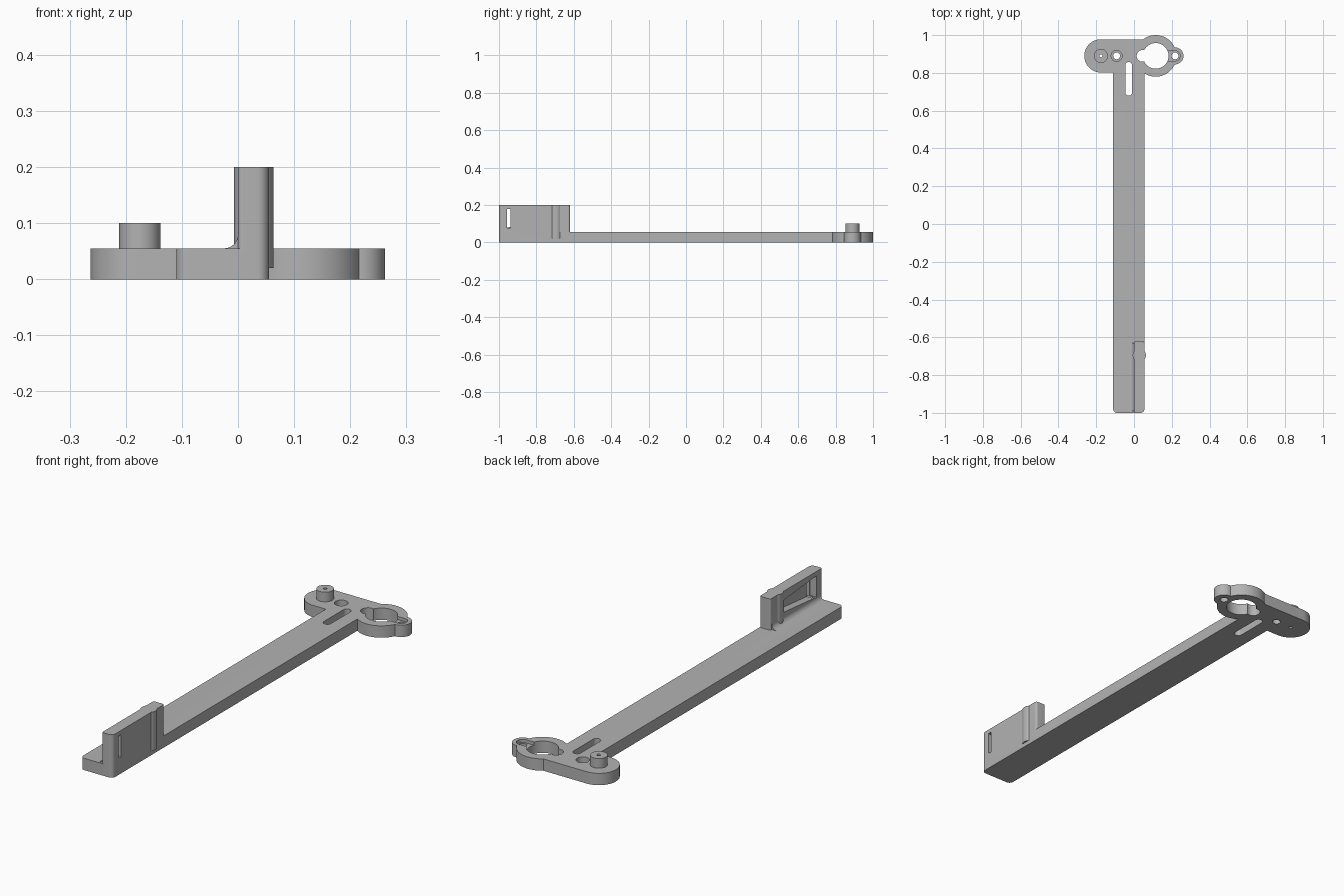
import bpy, bmesh, math
from mathutils import Matrix, Vector

cube = bpy.data.objects.get("Cube")
if cube:
    bpy.data.objects.remove(cube, do_unlink=True)

grey = bpy.data.materials.new("plain grey")
grey.use_nodes = True
GREY = (0.45, 0.45, 0.45, 1)
grey.diffuse_color = GREY
grey.node_tree.nodes["Principled BSDF"].inputs["Base Color"].default_value = GREY

THICK = 0.055     # plate thickness
HEAD_Y = 0.89     # centre line of the head
TOP = 0.2         # top of the upright wall
STANDARD = Matrix.Identity(4)
# Profiles drawn in (y, z) and extruded along x
ALONG_X = Matrix(((0, 0, 1, 0), (1, 0, 0, 0), (0, 1, 0, 0), (0, 0, 0, 1)))


def prism(name, outline, low, high, frame=STANDARD):
    """Extrude a flat outline between two heights."""
    bm = bmesh.new()
    face = bm.faces.new([bm.verts.new((a, b, low)) for a, b in outline])
    extruded = bmesh.ops.extrude_face_region(bm, geom=[face])["geom"]
    moved = [v for v in extruded if isinstance(v, bmesh.types.BMVert)]
    bmesh.ops.translate(bm, verts=moved, vec=(0, 0, high - low))
    bm.transform(frame)
    bmesh.ops.recalc_face_normals(bm, faces=bm.faces)
    mesh = bpy.data.meshes.new(name)
    bm.to_mesh(mesh)
    bm.free()
    mesh.materials.append(grey)
    obj = bpy.data.objects.new(name, mesh)
    bpy.context.collection.objects.link(obj)
    return obj


def arc(x, y, r, start, end, steps):
    angles = [math.radians(start + (end - start) * i / steps) for i in range(steps + 1)]
    return [(x + r * math.cos(a), y + r * math.sin(a)) for a in angles]


def circle(x, y, r, steps=48):
    return arc(x, y, r, 0, 360, steps)[:-1]


def rounded(x0, x1, y0, y1, radii):
    """Rectangle with corner radii: front left, front right, back right, back left."""
    corners = zip((x0, x1, x1, x0), (y0, y0, y1, y1), (1, -1, -1, 1), (1, 1, -1, -1),
                  (180, 270, 0, 90), radii)
    points = []
    for x, y, sx, sy, start, r in corners:
        points += arc(x + sx * r, y + sy * r, r, start, start + 90, 8) if r else [(x, y)]
    return points


def combine(body, tool, operation):
    mod = body.modifiers.new(operation, "BOOLEAN")
    mod.operation = operation
    mod.solver = "EXACT"
    mod.object = tool
    bpy.context.view_layer.objects.active = body
    bpy.ops.object.modifier_apply(modifier=mod.name)
    bpy.data.objects.remove(tool, do_unlink=True)


# Long flat arm
body = prism("bracket_arm", rounded(-0.11, 0.055, -1, 0.85, (0.02, 0.02, 0, 0)), 0, THICK)

# Head plate: wide rounded lobe, ring and small ear
wide_lobe = arc(-0.175, HEAD_Y, 0.088, 90, 270, 32) + [(0.12, 0.802), (0.12, 0.978)]
# Upright wall with a fillet along its foot and a bulge near its back end
fillet = [(0.02, 0.03), (-0.025, 0.03), (-0.025, THICK)]
fillet += arc(-0.025, 0.08, 0.025, 270, 360, 8)[1:] + [(0.02, 0.08)]
ALONG_Y = Matrix(((1, 0, 0, 0), (0, 0, 1, 0), (0, 1, 0, 0), (0, 0, 0, 1)))
additions = [
    prism("head_lobe", wide_lobe, 0, THICK),
    prism("head_ring", circle(0.115, HEAD_Y, 0.11, 64), 0, THICK),
    prism("head_ear", circle(0.217, HEAD_Y, 0.045), 0, THICK),
    prism("wall", rounded(0, 0.055, -1, -0.62, (0.008, 0.02, 0.01, 0.01)), 0.0, TOP),
    prism("wall_bulge", circle(0.028, -0.695, 0.035), 0.02, TOP),
    prism("wall_fillet", fillet, -0.99, -0.63, ALONG_Y),
    prism("peg", circle(-0.175, HEAD_Y, 0.037), 0.03, 0.1),
]
for part in additions:
    combine(body, part, "UNION")

# Holes in the head, long slot, and the tapered pocket and keyhole in the wall
slot = arc(-0.028, 0.84, 0.018, 0, 180, 12) + arc(-0.028, 0.697, 0.018, 180, 360, 12)
channel = [(0.15, HEAD_Y - 0.027), (0.217, HEAD_Y - 0.027)]
channel += arc(0.217, HEAD_Y, 0.027, -90, 90, 16)[1:] + [(0.15, HEAD_Y + 0.027)]
pocket = [(-0.96, 0.08), (-0.72, 0.102), (-0.72, 0.158), (-0.96, 0.18)]
cuts = [
    prism("ring_hole", circle(0.115, HEAD_Y, 0.068, 64), -0.1, 0.1),
    prism("ring_notch", circle(0.045, HEAD_Y, 0.031), -0.1, 0.1),
    prism("ear_channel", channel, 0.04, 0.1),
    prism("ear_hole", circle(0.217, HEAD_Y, 0.018, 32), -0.1, 0.1),
    prism("counterbore", circle(-0.092, HEAD_Y, 0.029), 0.025, 0.1),
    prism("screw_hole", circle(-0.092, HEAD_Y, 0.018, 32), -0.1, 0.1),
    prism("peg_hole", circle(-0.175, HEAD_Y, 0.008, 16), -0.1, 0.2),
    prism("arm_slot", slot, -0.1, 0.1),
    prism("wall_pocket", pocket, -0.1, 0.035, ALONG_X),
    prism("wall_slot", rounded(-0.957, -0.937, 0.077, 0.18, (0, 0, 0, 0)), 0.01, 0.1, ALONG_X),
    prism("wall_hole", circle(-0.908, 0.13, 0.039), 0.01, 0.1, ALONG_X),
]
for cutter in cuts:
    combine(body, cutter, "DIFFERENCE")

# Smooth curved faces, keep hard edges
body.name = "bracket"
bpy.ops.object.select_all(action="DESELECT")
body.select_set(True)
bpy.context.view_layer.objects.active = body
bpy.ops.object.shade_smooth_by_angle(angle=math.radians(30))
